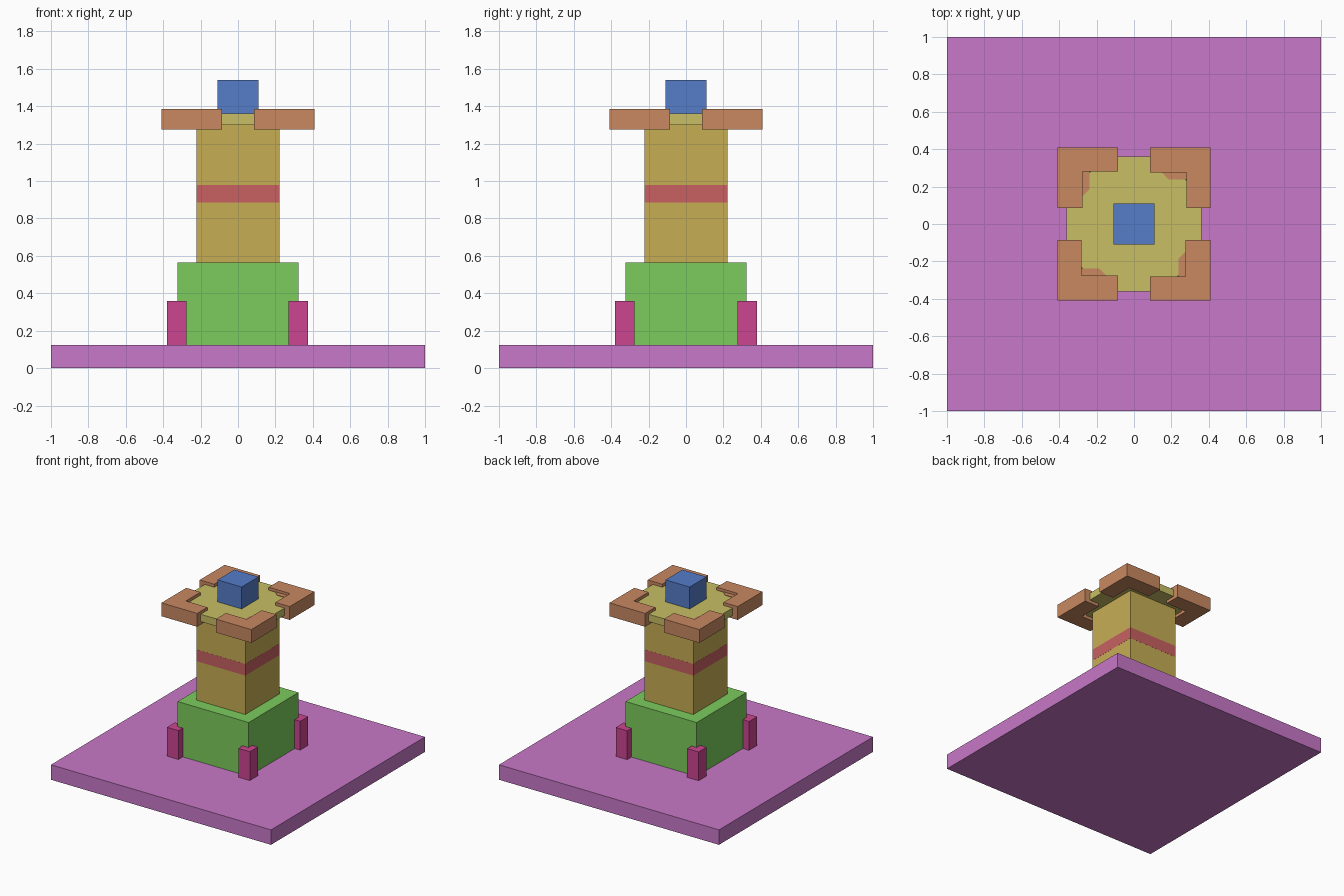
import bpy, math
from mathutils import Matrix

if "Cube" in bpy.data.objects:
    bpy.data.objects.remove(bpy.data.objects["Cube"])


def material(name, rgb):
    m = bpy.data.materials.new(name)
    m.diffuse_color = (*rgb, 1)
    m.use_nodes = True
    m.node_tree.nodes["Principled BSDF"].inputs["Base Color"].default_value = m.diffuse_color
    return m


PURPLE = material("purple", (0.58, 0.19, 0.58))
GREEN = material("green", (0.20, 0.60, 0.11))
MAGENTA = material("magenta", (0.60, 0.06, 0.28))
OCHRE = material("ochre", (0.57, 0.42, 0.09))
RED = material("red", (0.58, 0.12, 0.12))
YELLOW = material("yellow", (0.58, 0.52, 0.13))
ORANGE = material("orange", (0.58, 0.25, 0.12))
BLUE = material("blue", (0.09, 0.20, 0.58))


def prism(name, outline, z0, z1, mat, turn=0):
    """Extrude a counter-clockwise outline from z0 to z1, turned about z."""
    n = len(outline)
    verts = [(x, y, z) for z in (z0, z1) for x, y in outline]
    faces = [tuple(reversed(range(n))), tuple(range(n, 2 * n))]
    faces += [(i, (i + 1) % n, n + (i + 1) % n, n + i) for i in range(n)]
    me = bpy.data.meshes.new(name)
    me.from_pydata(verts, [], faces)
    me.transform(Matrix.Rotation(turn, 4, 'Z'))
    me.materials.append(mat)
    ob = bpy.data.objects.new(name, me)
    bpy.context.collection.objects.link(ob)
    return ob


def box(name, half, z0, z1, mat, cx=0, cy=0):
    outline = [(cx + sx * half, cy + sy * half)
               for sx, sy in ((-1, -1), (1, -1), (1, 1), (-1, 1))]
    return prism(name, outline, z0, z1, mat)


# Stacked square body
box("base_slab", 1.0, 0, 0.123, PURPLE)
box("plinth", 0.323, 0.123, 0.565, GREEN)
box("shaft", 0.2215, 0.565, 1.30, OCHRE)
box("shaft_band", 0.2222, 0.885, 0.98, RED)

# Corner posts round the plinth
for x in (-0.328, 0.321):
    for y in (-0.328, 0.327):
        box("corner_post", 0.052, 0.123, 0.36, MAGENTA, x, y)

# Octagonal platform
r = 0.362 / math.cos(math.pi / 8)
octagon = [(r * math.cos((i + 0.5) * math.pi / 4),
            r * math.sin((i + 0.5) * math.pi / 4)) for i in range(8)]
prism("platform", octagon, 1.30, 1.36, YELLOW)

# L-shaped parapets and their inner gussets, one per corner
ell = [(0.41, 0.086), (0.41, 0.408), (0.086, 0.408),
       (0.086, 0.276), (0.28, 0.276), (0.28, 0.086)]
gusset = [(0.147, 0.276), (0.187, 0.237), (0.28, 0.237), (0.28, 0.276)]
for k in range(4):
    prism("parapet", ell, 1.275, 1.385, ORANGE, k * math.pi / 2)
    prism("parapet_gusset", gusset, 1.34, 1.364, ORANGE, k * math.pi / 2)

# Top block
box("top_block", 0.11, 1.36, 1.54, BLUE)
